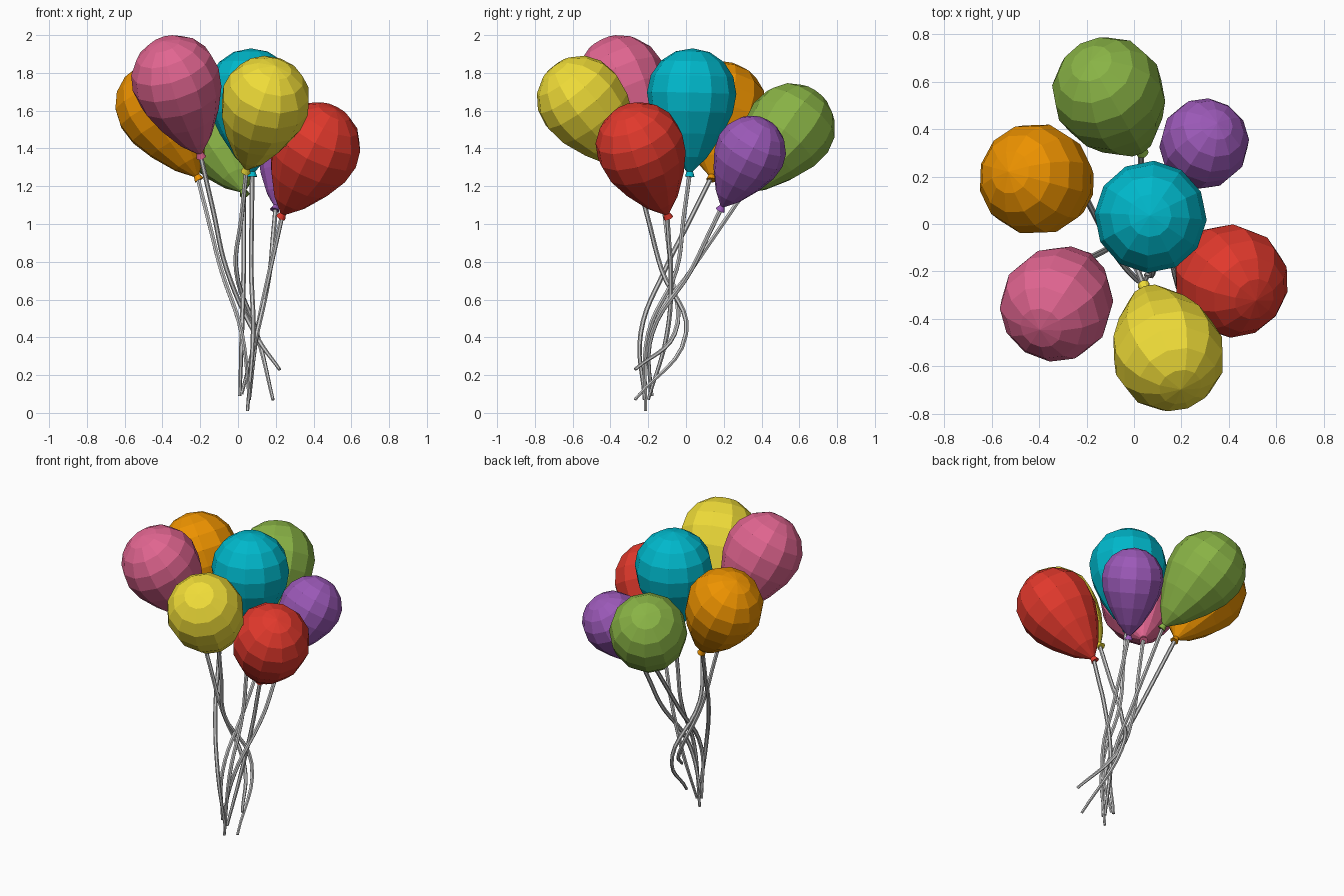
import bpy, bmesh, math
from mathutils import Vector

if "Cube" in bpy.data.objects:
    bpy.data.objects.remove(bpy.data.objects["Cube"])

SIDES = 12
WAIST, CROSSING = .76, .42      # heights where every string is steered


def ring_angles():
    return [2 * math.pi * i / SIDES for i in range(SIDES)]


def body(name, rgb, centre, knot, radius):
    """Teardrop lathed about the knot-centre axis: dome, tapered neck, flared knot."""
    length = (centre - knot).length
    dome = [math.radians(22.5 * i) for i in range(1, 5)]
    profile = [(radius * math.sin(a), radius * math.cos(a)) for a in dome]
    profile += [(radius * r, -length * t)
                for r, t in ((.93, .24), (.71, .51), (.38, .80), (.07, .98))]
    profile.append((.026, -length - .02))
    bm = bmesh.new()
    rings = [[bm.verts.new((r * math.cos(a), r * math.sin(a), z)) for a in ring_angles()]
             for r, z in profile]
    for a, b in zip(rings, rings[1:]):
        for i in range(SIDES):
            bm.faces.new((a[i - 1], b[i - 1], b[i], a[i]))
    for ring, z in ((rings[0], radius), (rings[-1], -length - .02)):
        pole = bm.verts.new((0, 0, z))
        for i in range(SIDES):
            bm.faces.new((pole, ring[i - 1], ring[i]))
    bmesh.ops.recalc_face_normals(bm, faces=bm.faces)
    mesh = bpy.data.meshes.new(name)
    bm.to_mesh(mesh)
    bm.free()
    mat = bpy.data.materials.new(name)
    mat.diffuse_color = (*rgb, 1)
    mat.use_nodes = True
    mat.node_tree.nodes["Principled BSDF"].inputs["Base Color"].default_value = mat.diffuse_color
    mesh.materials.append(mat)
    ob = bpy.data.objects.new(name, mesh)
    ob.location = centre
    ob.rotation_mode = 'QUATERNION'
    ob.rotation_quaternion = (centre - knot).to_track_quat('Z', 'Y')
    bpy.context.collection.objects.link(ob)


def string(name, points):
    """Thin faceted tube through the points, slimmer at the loose end."""
    cu = bpy.data.curves.new(name, 'CURVE')
    cu.dimensions = '3D'
    cu.bevel_depth = .0125
    cu.bevel_resolution = 1
    cu.use_fill_caps = True
    cu.resolution_u = 6
    sp = cu.splines.new('BEZIER')
    sp.use_smooth = False
    sp.bezier_points.add(len(points) - 1)
    for bp, p in zip(sp.bezier_points, points):
        bp.co = p
        bp.handle_left_type = bp.handle_right_type = 'AUTO'
    sp.bezier_points[-1].radius = .7
    bpy.context.collection.objects.link(bpy.data.objects.new(name, cu))


def balloon(colour, rgb, centre, knot, waist, crossing, end, radius=.237):
    centre, knot = Vector(centre), Vector(knot)
    body(colour + "_balloon", rgb, centre, knot, radius)
    w = Vector((*waist, WAIST))
    # the string hangs a little straighter just below the knot
    hang = knot.lerp(w, .5) + (knot - w) * Vector((.1, .1, 0)).length * .1
    string(colour + "_string", [knot, hang, w, (*crossing, CROSSING), end])


# colour, body centre, knot, string position at waist and crossing, loose end
balloon("teal", (0, .48, .6), (.07, .03, 1.693), (.075, .02, 1.27),
        (.07, -.05), (.08, -.2), (.05, -.215, .01))
balloon("pink", (.75, .13, .28), (-.33, -.345, 1.765), (-.2, -.15, 1.37),
        (-.06, -.08), (.09, -.06), (.22, -.27, .23))
balloon("yellow", (.87, .72, .04), (.147, -.555, 1.655), (.045, -.27, 1.29),
        (-.01, -.13), (.1, 0), (.185, -.27, .07))
balloon("red", (.75, .04, .025), (.415, -.243, 1.41), (.235, -.1, 1.05),
        (.17, -.08), (.1, -.1), (.06, -.2, .07))
balloon("orange", (.85, .29, 0), (-.418, .19, 1.625), (-.215, .135, 1.25),
        (-.09, -.11), (.02, -.24), (.06, -.22, .07))
balloon("green", (.25, .45, .06), (-.11, .555, 1.51), (.03, .31, 1.17),
        (.03, .03), (.02, -.19), (.01, -.18, .09))
balloon("purple", (.33, .1, .48), (.298, .343, 1.387), (.2, .19, 1.09),
        (.17, .03), (.1, -.18), (.02, -.19, .1), radius=.188)
